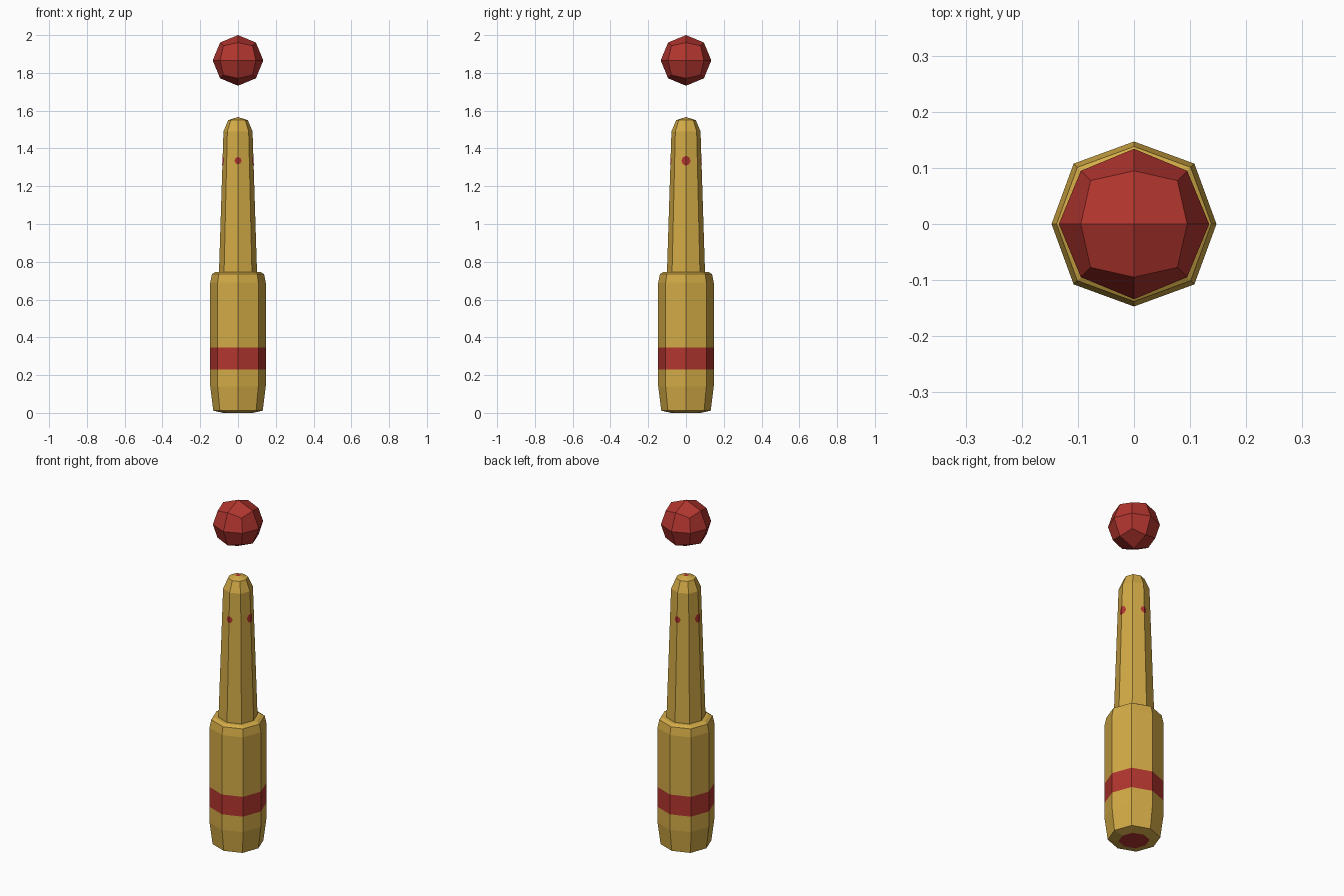
import bpy, bmesh, math
from mathutils import Vector

if "Cube" in bpy.data.objects:
    bpy.data.objects.remove(bpy.data.objects["Cube"])

SIDES = 8


def material(name, rgb):
    m = bpy.data.materials.new(name)
    m.diffuse_color = (*rgb, 1)
    m.use_nodes = True
    m.node_tree.nodes["Principled BSDF"].inputs["Base Color"].default_value = m.diffuse_color
    return m


GOLD = material("gold", (0.65, 0.405, 0.062))
RED = material("red", (0.445, 0.036, 0.028))


def finish(name, bm, mats):
    bm.normal_update()
    mesh = bpy.data.meshes.new(name)
    bm.to_mesh(mesh)
    bm.free()
    for m in mats:
        mesh.materials.append(m)
    ob = bpy.data.objects.new(name, mesh)
    bpy.context.collection.objects.link(ob)
    return ob


def ring_point(r, z, i):
    # diagonal corners sit slightly further out than the axis corners
    a = 2 * math.pi * i / SIDES
    k = 1.035 if i % 2 else 1.0
    return Vector((r * k * math.cos(a), r * k * math.sin(a), z))


def turned(name, profile, red_bands):
    """Eight-sided lathe of (radius, z) points; listed bands are red."""
    bm = bmesh.new()
    rings = []
    for r, z in profile:
        if r == 0:
            rings.append([bm.verts.new((0, 0, z))] * SIDES)
        else:
            rings.append([bm.verts.new(ring_point(r, z, i)) for i in range(SIDES)])
    for b, (lo, hi) in enumerate(zip(rings, rings[1:])):
        for i in range(SIDES):
            j = (i + 1) % SIDES
            corners = list(dict.fromkeys((lo[i], lo[j], hi[j], hi[i])))
            f = bm.faces.new(corners)
            f.material_index = 1 if b in red_bands else 0
    return finish(name, bm, [GOLD, RED])


# Handle with red stripe and red base spot
turned("handle", [(0, 0), (0.078, 0), (0.131, 0.012), (0.147, 0.14), (0.147, 0.23),
                  (0.147, 0.345), (0.147, 0.69), (0.138, 0.735), (0.12, 0.746),
                  (0, 0.746)], {0, 4})

# Tapered shaft with a small red tip
R0, Z0, R1, Z1 = 0.101, 0.735, 0.077, 1.49
turned("shaft", [(R0, Z0), (R1, Z1), (0.052, 1.55), (0.013, 1.562), (0, 1.566)], {2 + 1})

# Painted dots folded over the four axis edges of the shaft
bm = bmesh.new()
for i in (0, 2, 4, 6):
    size = 0.026 if i in (0, 4) else 0.02

    def on_shaft(side, z):
        r = R0 + (R1 - R0) * (z - Z0) / (Z1 - Z0) + 0.001
        p = ring_point(r, z, i)
        d = (ring_point(r, z, (i + (1 if side > 0 else -1)) % SIDES) - p).normalized()
        return p + d * abs(side)

    for s in (1, -1):
        pts = [(0, -1), (0.7, -0.7), (1, 0), (0.7, 0.7), (0, 1)]
        vs = [bm.verts.new(on_shaft(s * u * size, 1.335 + v * size)) for u, v in pts]
        bm.faces.new(vs if s > 0 else vs[::-1])
finish("shaft_dots", bm, [RED])

# Floating ball: once-divided cube pushed onto a sphere
bm = bmesh.new()
bmesh.ops.create_cube(bm, size=2)
bmesh.ops.subdivide_edges(bm, edges=bm.edges[:], cuts=1, use_grid_fill=True)
for v in bm.verts:
    v.co = v.co.normalized() * 0.134 + Vector((0, 0, 1.866))
finish("ball", bm, [RED])
